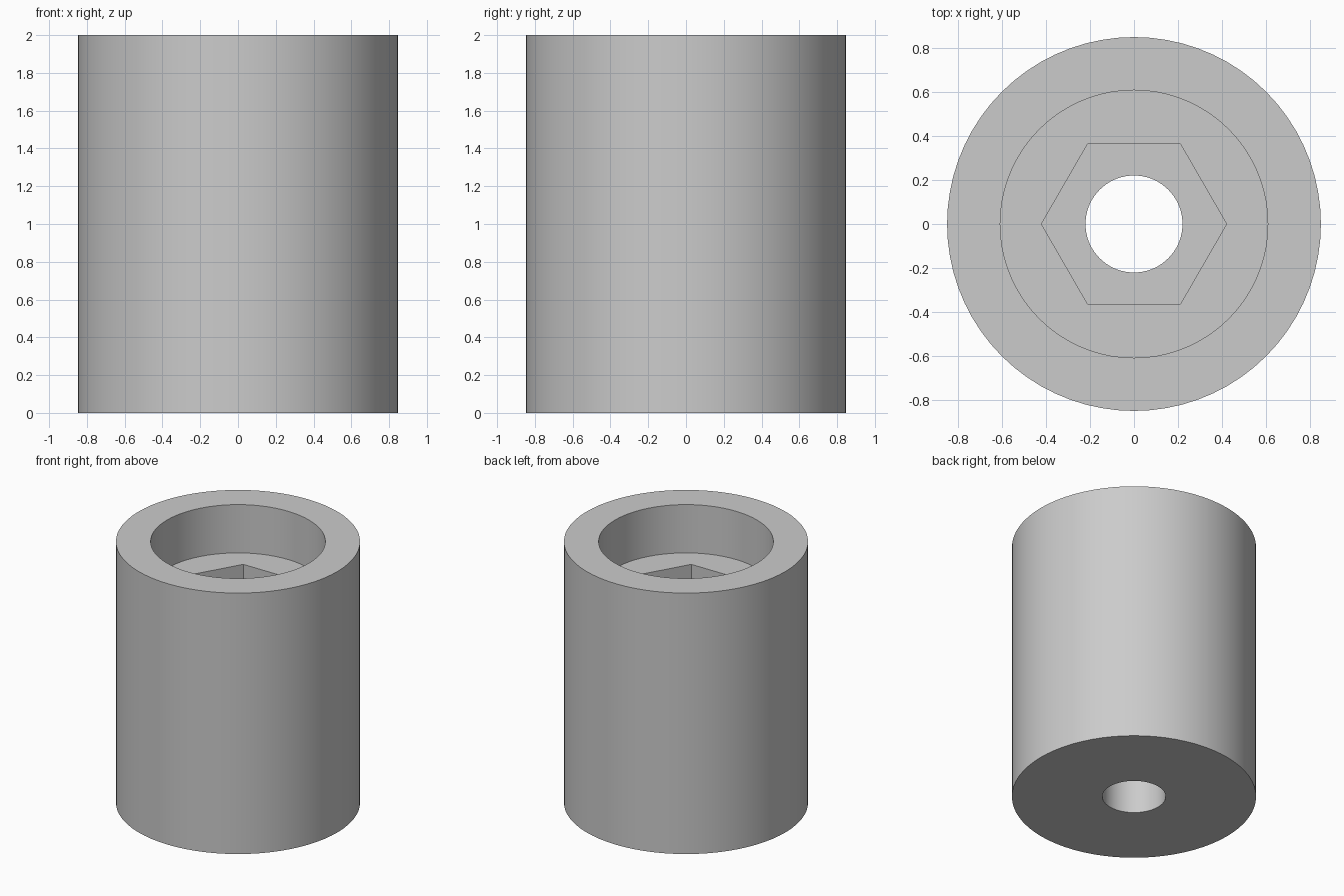
import bpy
import bmesh
from math import cos, sin, pi

cube = bpy.data.objects.get("Cube")
if cube:
    bpy.data.objects.remove(cube, do_unlink=True)

SEGMENTS = 72          # multiple of six, so hexagon corners land on vertices
OUTER, BORE, HOLE = 0.848, 0.607, 0.22
HEX = 0.42             # hexagon corner radius
HEIGHT, BORE_FLOOR, HEX_FLOOR = 2.0, 1.63, 1.23


def ring(bm, radius, z, hexagon=False):
    """Closed loop of vertices, round or hexagonal."""
    verts = []
    for i in range(SEGMENTS):
        a = 2 * pi * i / SEGMENTS
        r = radius
        if hexagon:
            r *= cos(pi / 6) / cos(a % (pi / 3) - pi / 6)
        verts.append(bm.verts.new((r * cos(a), r * sin(a), z)))
    return verts


# Grey material
grey = bpy.data.materials.new("plain grey")
grey.use_nodes = True
colour = (0.6, 0.6, 0.6, 1)
grey.diffuse_color = colour
grey.node_tree.nodes["Principled BSDF"].inputs["Base Color"].default_value = colour

# Loops from the underside, over the outer wall, down through the stepped bore
bm = bmesh.new()
loops = [
    ring(bm, HOLE, 0),
    ring(bm, OUTER, 0),
    ring(bm, OUTER, HEIGHT),
    ring(bm, BORE, HEIGHT),
    ring(bm, BORE, BORE_FLOOR),
    ring(bm, HEX, BORE_FLOOR, True),
    ring(bm, HEX, HEX_FLOOR, True),
    ring(bm, HOLE, HEX_FLOOR),
]
for low, high in zip(loops, loops[1:] + loops[:1]):
    for i in range(SEGMENTS):
        j = (i + 1) % SEGMENTS
        bm.faces.new((low[i], low[j], high[j], high[i]))
bmesh.ops.recalc_face_normals(bm, faces=bm.faces)

# Spacer body
mesh = bpy.data.meshes.new("spacer_body")
bm.to_mesh(mesh)
bm.free()
mesh.materials.append(grey)
body = bpy.data.objects.new("spacer_body", mesh)
bpy.context.collection.objects.link(body)
bpy.ops.object.select_all(action="DESELECT")
body.select_set(True)
bpy.context.view_layer.objects.active = body
bpy.ops.object.shade_smooth_by_angle(angle=pi / 6)
